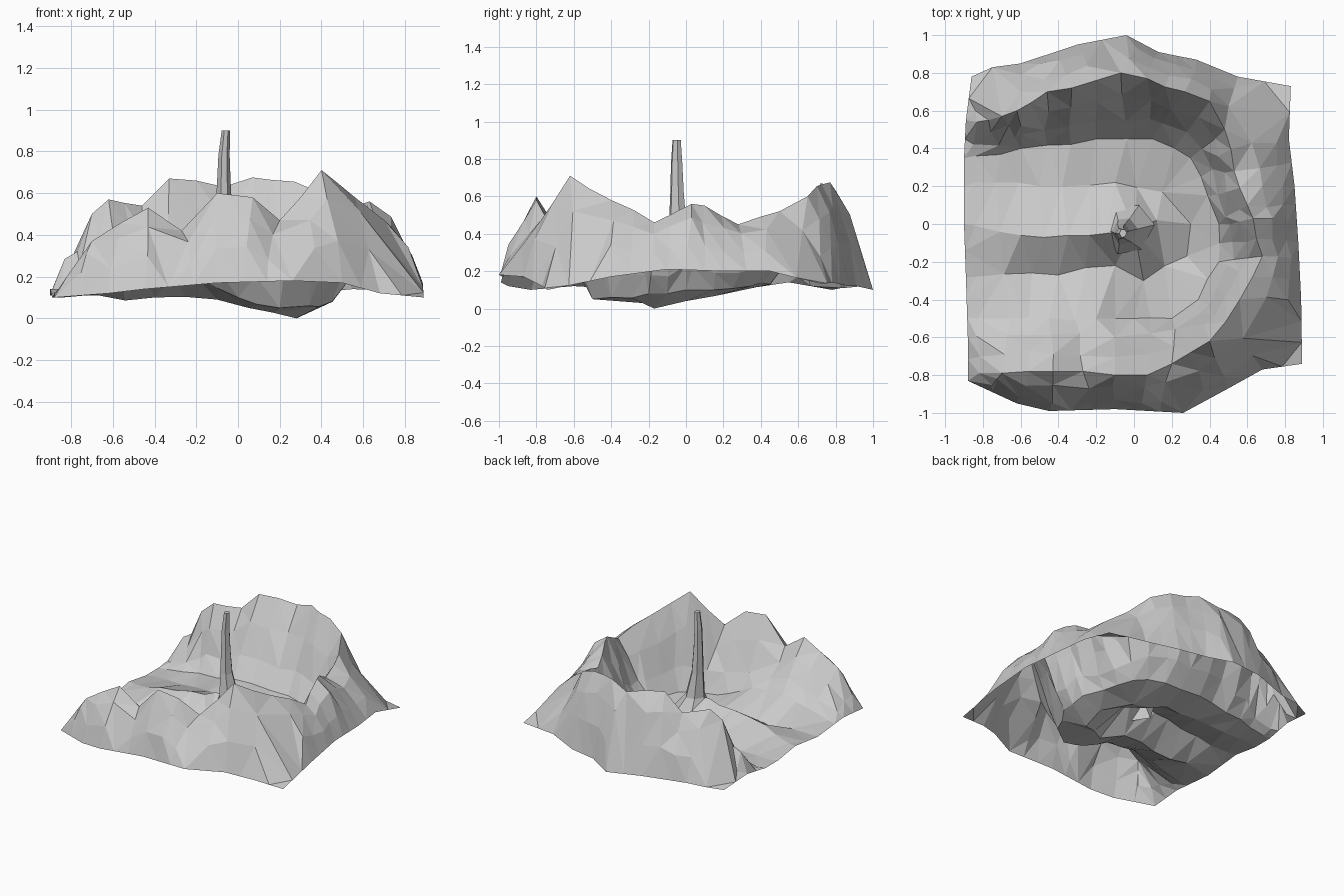
import bpy, bmesh, random
from mathutils import Vector
from mathutils.geometry import delaunay_2d_cdt

if "Cube" in bpy.data.objects:
    bpy.data.objects.remove(bpy.data.objects["Cube"])

random.seed(4)

# Contour lines of the landscape (x, y, z)
BORDER = [(-.88, -.83, .1), (-.62, -.95, .12), (-.45, -.99, .14), (-.1, -.98, .17),
          (.26, -1, .18), (.5, -.87, .17), (.68, -.77, .12), (.89, -.74, .1),
          (.885, -.4, .17), (.87, -.1, .21), (.85, .2, .2), (.82, .45, .2), (.83, .73, .13),
          (.55, .78, .14), (.33, .87, .12), (.13, .91, .12), (-.04, 1, .1), (-.3, .95, .12),
          (-.6, .85, .11), (-.75, .83, .11), (-.86, .78, .1), (-.89, .55, .14),
          (-.9, .35, .11), (-.9, .2, .11), (-.9, 0, .14), (-.89, -.28, .1), (-.88, -.6, .12)]
RIDGE = [(-.84, .6, .17), (-.77, .55, .32), (-.7, .57, .5), (-.62, .6, .57), (-.46, .7, .54),
         (-.33, .72, .67), (-.2, .76, .66), (-.07, .8, .63), (.07, .77, .675), (.27, .7, .655),
         (.4, .65, .6), (.48, .5, .52), (.53, .28, .45), (.6, .1, .55), (.63, .03, .56),
         (.68, -.17, .46), (.56, -.4, .58), (.4, -.62, .71), (.3, -.68, .58), (.2, -.74, .47),
         (.07, -.8, .58), (-.1, -.8, .6), (-.27, -.78, .42), (-.43, -.78, .53),
         (-.7, -.79, .37), (-.82, -.79, .2)]
FOOT = [(-.84, .36, .11), (-.6, .4, .13), (-.2, .45, .14), (.1, .45, .13), (.3, .35, .12),
        (.39, .15, .1), (.45, 0, .1), (.45, -.2, .08), (.34, -.4, .06), (.2, -.5, .05),
        (0, -.5, .1), (-.2, -.5, .2), (-.45, -.5, .22), (-.65, -.5, .17), (-.83, -.5, .12)]
NORTH_VALLEY = [(-.84, .22, .11), (-.5, .2, .13), (-.1, .22, .12), (.15, .17, .07)]
SOUTH_GULLY = [(-.84, -.28, .1), (-.4, -.27, .1), (-.1, -.22, .09), (.05, -.3, .05),
               (.28, -.17, 0), (.3, 0, .04)]
CREST = [(-.84, -.01, .14), (-.6, -.06, .2), (-.35, -.06, .24), (-.15, -.05, .28),
         (0, -.03, .26), (.12, .02, .12)]


def resample(points, step, closed=False, rough=0.0):
    """Split a polyline into short pieces, with a little roughness."""
    pts = [Vector(p) for p in points]
    ends = pts[1:] + ([pts[0]] if closed else [])
    out = []
    for a, b in zip(pts, ends):
        n = max(1, round((b - a).xy.length / step))
        for i in range(n):
            p = a.lerp(b, i / n)
            if i and rough:
                p += Vector([random.uniform(-rough, rough) for _ in range(3)])
            out.append(p)
    if not closed:
        out.append(pts[-1])
    return out


def between(line, target, t, bulge):
    """Points part way from one line to the nearest spot on another."""
    out = []
    for p in line:
        q = min(target, key=lambda c: (c - p).xy.length)
        if (q - p).xy.length > .1:
            m = p.lerp(q, t)
            m.z += bulge * (p.z - q.z)
            out.append(m + Vector([random.uniform(-.014, .014) for _ in range(3)]))
    return out


border = resample(BORDER, .12, True)
ridge = resample(RIDGE, .12, rough=.01)
foot = resample(FOOT, .13, rough=.015)
lines = [(border, True), (ridge, False), (foot, False)]
for src, rough in ((NORTH_VALLEY, .015), (SOUTH_GULLY, .015), (CREST, .015)):
    lines.append((resample(src, .13, rough=rough), False))

verts, edges = [], []
for pts, closed in lines:
    s, n = len(verts), len(pts)
    verts += pts
    edges += [(s + i, s + (i + 1) % n) for i in range(n if closed else n - 1)]

# Slopes on both sides of the ridge, rounded outside and nearly straight inside
loose = (between(ridge, border, .4, .16) + between(ridge, border, .75, .14)
         + between(ridge, foot, .35, .0) + between(ridge, foot, .7, -.05))
for p in loose:
    if all((p - v).xy.length > .035 for v in verts):
        verts.append(p)

# Terrain
co, _, faces, orig, _, _ = delaunay_2d_cdt([v.xy for v in verts], edges, [], 1, 1e-5)
pts3 = []
for c, o in zip(co, orig):
    src = verts[o[0]] if o else min(verts, key=lambda v: (v.xy - c).length)
    pts3.append((c.x, c.y, src.z))
mesh = bpy.data.meshes.new("terrain")
mesh.from_pydata(pts3, [], [tuple(f) for f in faces])
mesh.update()
bpy.context.collection.objects.link(bpy.data.objects.new("terrain", mesh))

# Rock spire: stacked six-sided sections with a flared root
UNIT = [(1, .2), (.4, 1), (-.5, .9), (-1, 0), (-.4, -1), (.5, -.8)]
SECTIONS = [(-.03, -.03, .17, .14, .13), (-.05, -.04, .28, .07, .07), (-.065, -.045, .45, .043, .046),
            (-.068, -.048, .62, .034, .036), (-.067, -.05, .78, .027, .03), (-.058, -.05, .9, .02, .022)]
bm = bmesh.new()
rings = [[bm.verts.new((x + u * rx, y + v * ry, z)) for u, v in UNIT]
         for x, y, z, rx, ry in SECTIONS]
for a, b in zip(rings, rings[1:]):
    for i in range(6):
        j = (i + 1) % 6
        bm.faces.new((a[i], a[j], b[j], b[i]))
bm.faces.new(rings[-1])
mesh = bpy.data.meshes.new("rock_spire")
bm.to_mesh(mesh)
bm.free()
bpy.context.collection.objects.link(bpy.data.objects.new("rock_spire", mesh))
